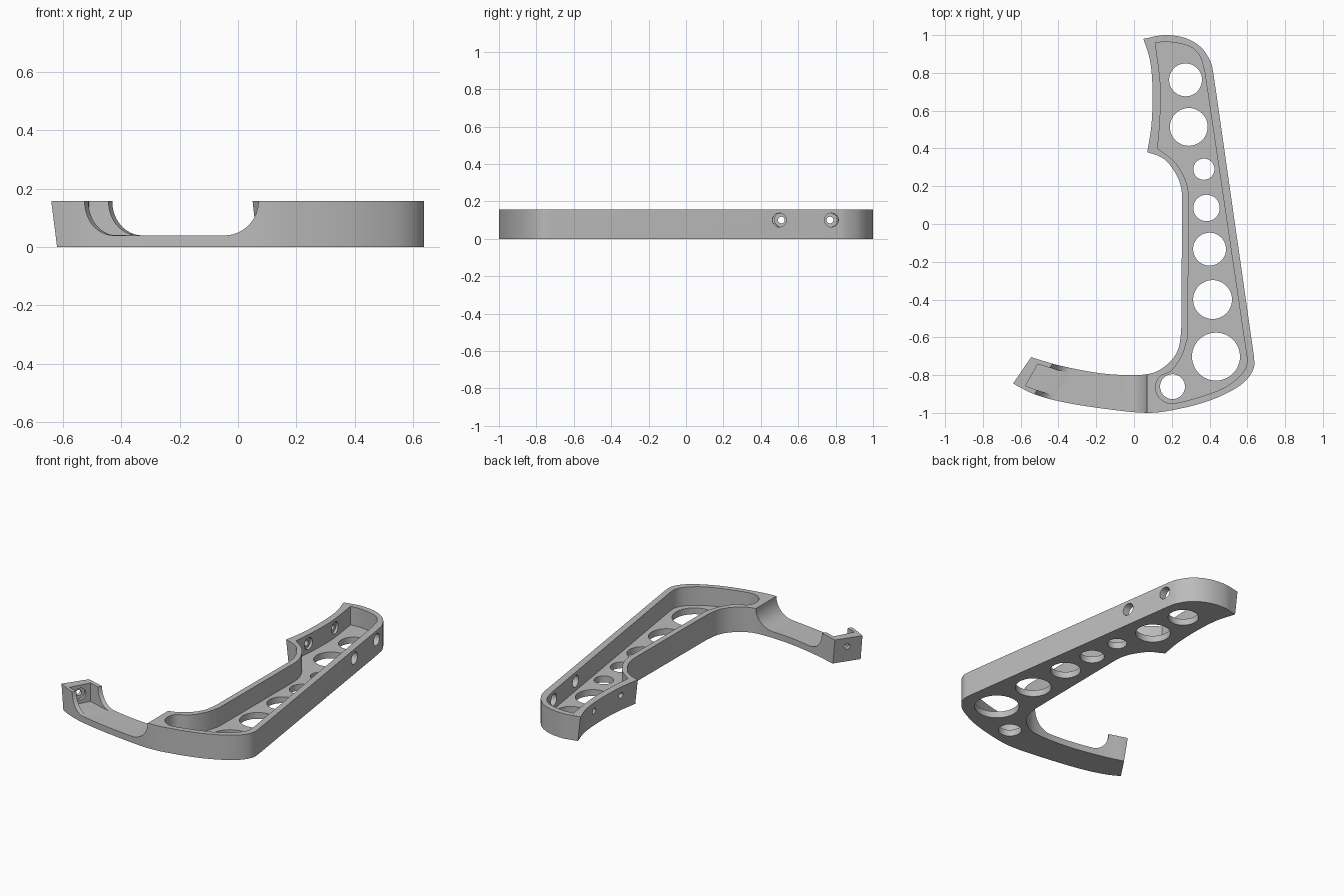
import bpy, bmesh, math
from mathutils import Vector

cube = bpy.data.objects.get("Cube")
if cube:
    bpy.data.objects.remove(cube)

HEIGHT, FLOOR = 0.157, 0.04

grey = bpy.data.materials.new("plain_grey")
grey.use_nodes = True
grey.diffuse_color = (0.5, 0.5, 0.5, 1)
grey.node_tree.nodes["Principled BSDF"].inputs["Base Color"].default_value = (0.5, 0.5, 0.5, 1)


def smooth_run(pts, n=5):
    """Catmull-Rom curve through a few points, ends included."""
    p = [Vector(q) for q in pts]
    if len(p) < 3:
        return p
    p = [2 * p[0] - p[1]] + p + [2 * p[-1] - p[-2]]
    out = []
    for a, b, c, d in zip(p, p[1:], p[2:], p[3:]):
        for i in range(n):
            t = i / n
            out.append(0.5 * (2 * b + (c - a) * t + (2 * a - 5 * b + 4 * c - d) * t**2
                              + (3 * b - a - 3 * c + d) * t**3))
    return out + [p[-2]]


def outline(runs):
    """Join smooth runs into one closed loop, dropping repeated points."""
    loop = []
    for run in runs:
        for q in smooth_run(run):
            if not loop or (q - loop[-1]).length > 1e-4:
                loop.append(q)
    if (loop[0] - loop[-1]).length < 1e-4:
        loop.pop()
    return loop


def loft(name, ring_a, ring_b):
    """Closed solid between two matching rings."""
    bm = bmesh.new()
    a = [bm.verts.new(v) for v in ring_a]
    b = [bm.verts.new(v) for v in ring_b]
    bm.faces.new(a)
    bm.faces.new(b)
    for i in range(len(a)):
        j = (i + 1) % len(a)
        bm.faces.new((a[i], a[j], b[j], b[i]))
    bmesh.ops.recalc_face_normals(bm, faces=bm.faces)
    mesh = bpy.data.meshes.new(name)
    bm.to_mesh(mesh)
    bm.free()
    mesh.materials.append(grey)
    obj = bpy.data.objects.new(name, mesh)
    bpy.context.collection.objects.link(obj)
    return obj


def prism(name, loop, z0, z1):
    return loft(name, [(p.x, p.y, z0) for p in loop], [(p.x, p.y, z1) for p in loop])


def rod(name, start, end, radius, sides=48):
    start, end = Vector(start), Vector(end)
    turn = (end - start).to_track_quat('Z', 'Y')
    ring = [turn @ Vector((radius * math.cos(k * math.tau / sides),
                           radius * math.sin(k * math.tau / sides), 0)) for k in range(sides)]
    return loft(name, [start + v for v in ring], [end + v for v in ring])


def cut(body, cutter):
    cutter.hide_render = True
    mod = body.modifiers.new("cut", 'BOOLEAN')
    mod.operation, mod.solver, mod.object = 'DIFFERENCE', 'EXACT', cutter
    bpy.context.view_layer.objects.active = body
    bpy.ops.object.modifier_apply(modifier=mod.name)
    bpy.data.objects.remove(cutter)


# Bracket outline: rounded top, outer corner and front edge, inner edge, concave seat
body_loop = outline([
    [(.05, .98), (.16, 1.0), (.27, .985), (.355, .935), (.405, .86), (.42, .80)],
    [(.635, -.70), (.635, -.76), (.60, -.82), (.53, -.875), (.40, -.935), (.24, -.978),
     (.07, -1.0), (-.18, -.975), (-.39, -.94), (-.53, -.90), (-.64, -.845)],
    [(-.545, -.705), (-.39, -.75), (-.18, -.79), (0, -.80), (.11, -.785), (.19, -.73),
     (.235, -.66), (.25, -.57)],
    [(.255, .13), (.25, .19), (.23, .25), (.18, .325), (.13, .36), (.07, .38)],
    [(.07, .38), (.093, .53), (.098, .715), (.085, .865), (.05, .98)],
])
bracket = prism("bracket", body_loop, 0, HEIGHT)

# Lean the seat face and the tip face inward toward the base
for v in bracket.data.vertices:
    x, y = v.co.x, v.co.y
    if v.co.z < 0.01:
        if y > 0.37:
            v.co.x += 0.018 * min(1, max(0, (0.15 - x) / 0.05))
        elif x < -0.63 or (x < -0.54 and y > -0.72):
            v.co.x += 0.02
            v.co.y -= 0.01

# Long pocket in the main body
pocket_loop = outline([
    [(.113, .96), (.19, .963), (.295, .94), (.35, .885), (.375, .80)],
    [(.597, -.70), (.595, -.75), (.56, -.805), (.48, -.865), (.35, -.915), (.20, -.95),
     (.135, -.92), (.115, -.865), (.135, -.81), (.20, -.775), (.255, -.695), (.285, -.60)],
    [(.29, .13), (.285, .19), (.265, .25), (.215, .33), (.125, .40)],
    [(.125, .40), (.138, .555), (.14, .74), (.113, .96)],
])
cut(bracket, prism("pocket_cutter", pocket_loop, FLOOR, 0.4))

# Small pocket behind the tip
tip_loop = outline([[(-.51, -.742), (-.575, -.858)],
                    [(-.43, -.908), (-.30, -.93)], [(-.30, -.80), (-.41, -.772)]])
cut(bracket, prism("tip_pocket_cutter", tip_loop, FLOOR + 0.001, 0.4))


# Rounded channel across the arm, skewed at its tip side
def channel_ring(y):
    left = -0.525 + 0.586 * (y + 0.9)
    r = HEIGHT - FLOOR
    arc = [(math.cos(k * math.pi / 32), r * (1 - math.sin(k * math.pi / 32))) for k in range(17)]
    ring = [(left, y, 0.4)]
    ring += [(left + r * (1 - c), y, FLOOR + z) for c, z in arc]
    ring += [(0.07 - r * (1 - c), y, FLOOR + z) for c, z in reversed(arc)]
    return ring + [(0.07, y, 0.4)]


cut(bracket, loft("channel_cutter", channel_ring(-1.1), channel_ring(-0.65)))

# Lightening holes through the floor: x, y, radius
for x, y, r in [(.273, .763, .087), (.29, .514, .10), (.37, .29, .056), (.384, .085, .07),
                (.40, -.133, .087), (.416, -.40, .103), (.434, -.702, .127), (.204, -.861, .066)]:
    cut(bracket, rod("floor_hole_cutter", (x, y, -0.1), (x, y, 0.1), r))

# Screw holes through the seat wall, with tool access through the outer wall
for y_out, y_in in [(.495, .51), (.782, .77)]:
    cut(bracket, rod("access_cutter", (.60, y_out, .10), (.12, y_in, .10), .037))
    cut(bracket, rod("screw_cutter", (.22, y_in, .10), (0, y_in, .10), .018))

# Counterbored screw hole through the tip wall
out = Vector((-.83, .56, 0))
mid = Vector((-.5425, -.80, .10))
cut(bracket, rod("tip_bore_cutter", mid - out * .06, mid + out * .02, .037))
cut(bracket, rod("tip_screw_cutter", mid - out * .05, mid + out * .15, .018))

# Smooth curved walls, crisp edges
bpy.ops.object.select_all(action='DESELECT')
bracket.select_set(True)
bpy.context.view_layer.objects.active = bracket
bpy.ops.object.shade_smooth_by_angle(angle=math.radians(30))
